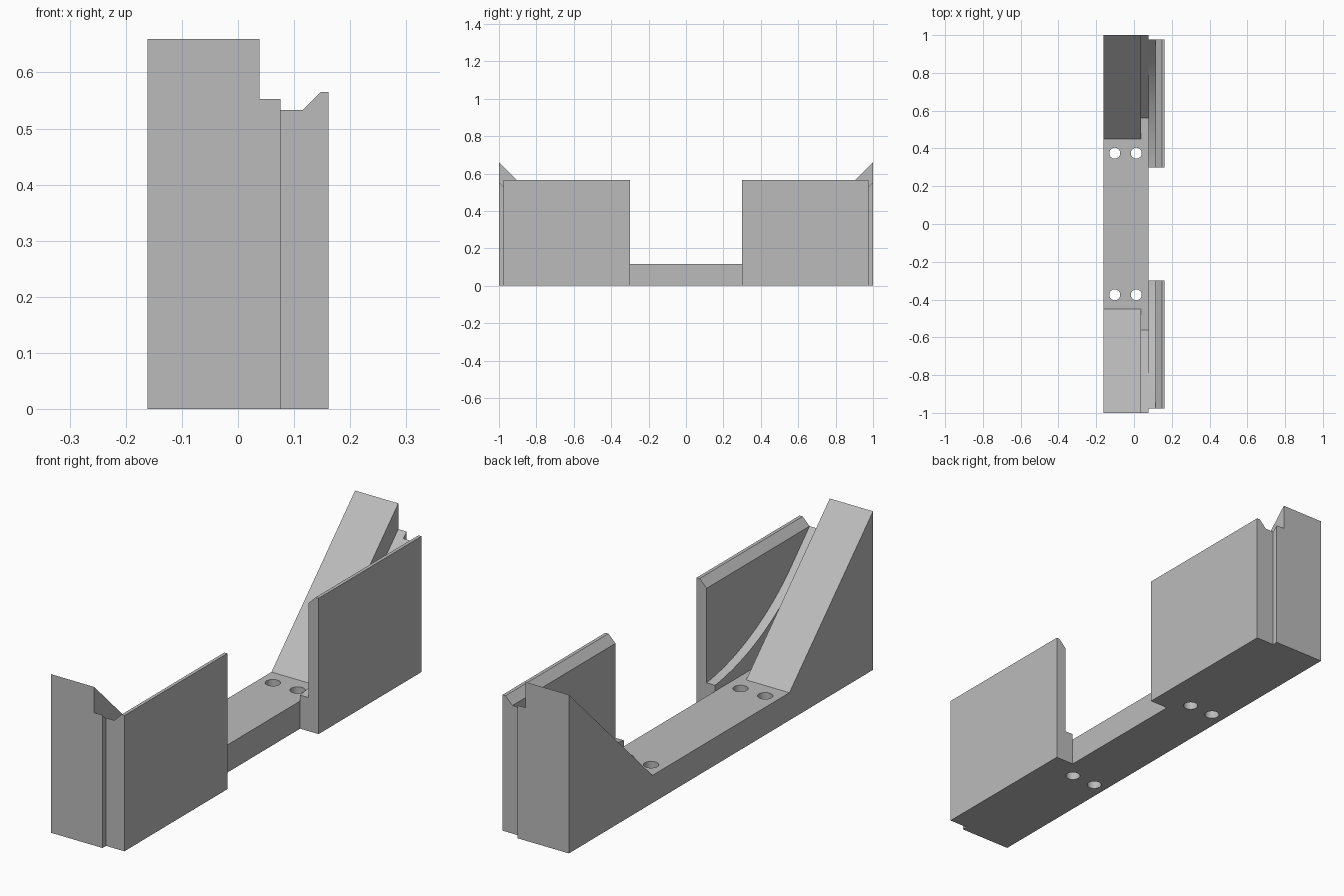
import bpy, bmesh
from math import sin, cos, radians

if "Cube" in bpy.data.objects:
    bpy.data.objects.remove(bpy.data.objects["Cube"], do_unlink=True)

grey = bpy.data.materials.new("plain grey")
grey.use_nodes = True
grey.diffuse_color = (0.5, 0.5, 0.5, 1)
grey.node_tree.nodes["Principled BSDF"].inputs["Base Color"].default_value = (0.5, 0.5, 0.5, 1)


def prism(name, outline, axis, lo, hi):
    """Extrude a 2D outline along x (outline is y, z) or along y (outline is x, z)."""
    place = (lambda p, d: (d, p[0], p[1])) if axis == "x" else (lambda p, d: (p[0], d, p[1]))
    bm = bmesh.new()
    ends = [[bm.verts.new(place(p, d)) for p in outline] for d in (lo, hi)]
    for ring in ends:
        bm.faces.new(ring)
    for i in range(len(outline)):
        j = (i + 1) % len(outline)
        bm.faces.new((ends[0][i], ends[0][j], ends[1][j], ends[1][i]))
    bmesh.ops.recalc_face_normals(bm, faces=bm.faces)
    mesh = bpy.data.meshes.new(name)
    bm.to_mesh(mesh)
    bm.free()
    mesh.materials.append(grey)
    obj = bpy.data.objects.new(name, mesh)
    bpy.context.collection.objects.link(obj)
    return obj


def combine(target, tool, operation):
    mod = target.modifiers.new(operation.lower(), "BOOLEAN")
    mod.operation, mod.object, mod.solver = operation, tool, "EXACT"
    bpy.context.view_layer.objects.active = target
    bpy.ops.object.modifier_apply(modifier=mod.name)
    bpy.data.objects.remove(tool, do_unlink=True)


def cradle(foot, top):
    """Side outline: low floor with a straight ramp rising to each end."""
    return [(-1, 0), (1, 0), (1, top), (foot, FLOOR), (-foot, FLOOR), (-1, top)]


def smooth(obj):
    bpy.ops.object.select_all(action="DESELECT")
    obj.select_set(True)
    bpy.context.view_layer.objects.active = obj
    bpy.ops.object.shade_smooth_by_angle(angle=radians(25))


FLOOR, STEP, SIDE, INNER, OUTER = 0.115, 0.038, 0.076, 0.115, 0.161
NEAR, FAR = 0.3, 0.977

# Main body: tall ramps with a lower ramp stepped along one side
body = prism("cradle_body", cradle(0.45, 0.66), "x", -OUTER, STEP)
combine(body, prism("lower_ramps", cradle(0.56, 0.553), "x", STEP - 0.05, SIDE), "UNION")

# Bolt holes through the floor
for x in (-0.102, 0.012):
    for y in (-0.375, 0.375):
        bpy.ops.mesh.primitive_cylinder_add(vertices=40, radius=0.029, depth=0.6, location=(x, y, 0.1))
        cutter = bpy.context.object
        cutter.hide_render = True
        cutter.data.materials.append(grey)
        combine(body, cutter, "DIFFERENCE")
smooth(body)

# Curved ramp outline: an arc that runs out into a straight slope
radius, cy, cz, steps = 0.966, 0.177, 1.098, 24
angles = [radians(7.3 + (45 - 7.3) * i / steps) for i in range(steps + 1)]
curve = [(cy + radius * sin(a), cz - radius * cos(a)) for a in angles]
curved_side = [(FAR, 0), (NEAR, 0)] + curve + [(FAR, 0.533)]

# Side plate section with a chamfered inner top edge
plate = [(INNER, 0), (OUTER, 0), (OUTER, 0.565), (0.147, 0.565), (INNER, 0.533)]

for end, s in (("front", -1), ("back", 1)):
    ramp = prism(end + "_curved_ramp", [(s * y, z) for y, z in curved_side], "x", SIDE, INNER)
    smooth(ramp)
    prism(end + "_side_plate", plate, "y", s * NEAR, s * FAR)
